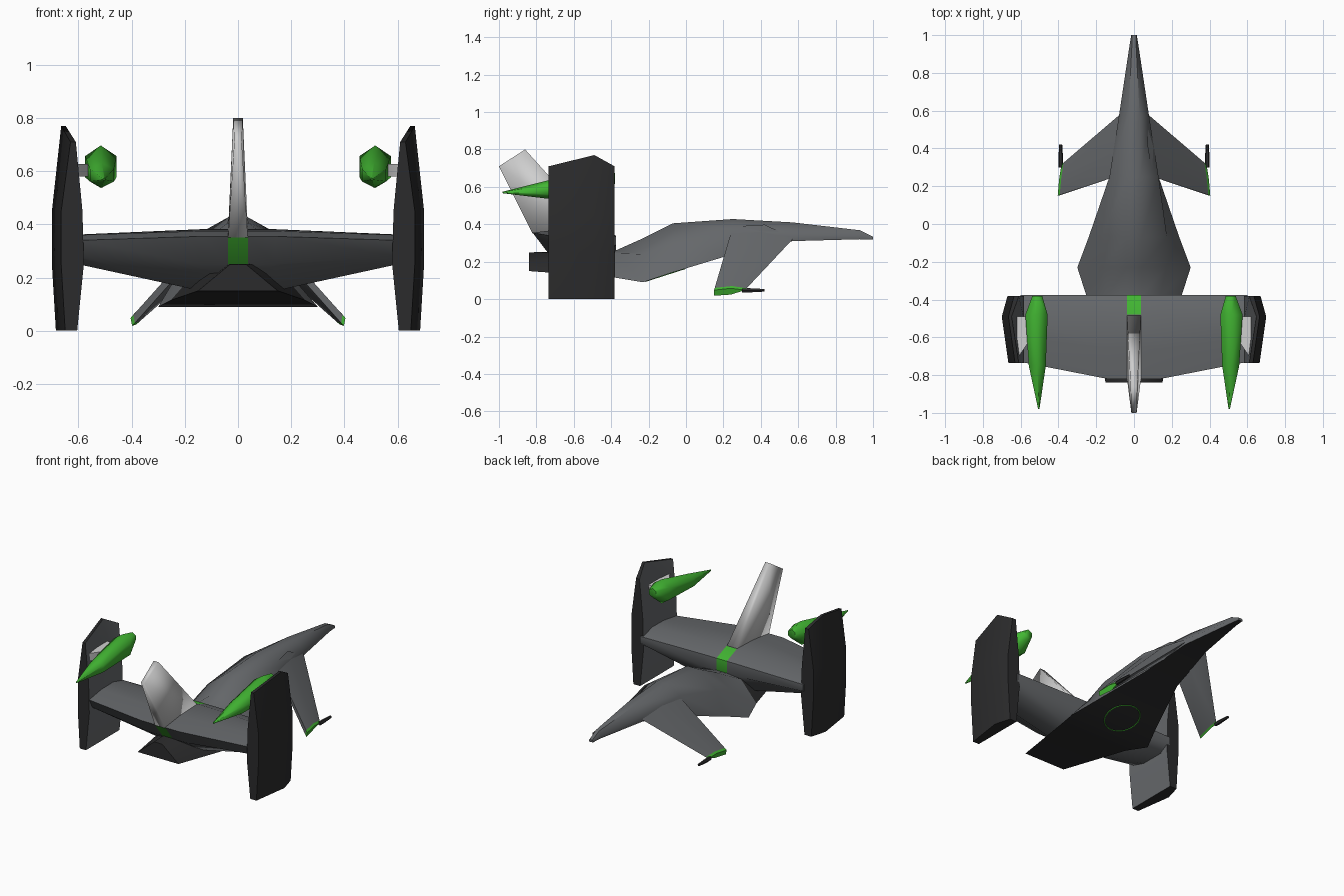
import bpy, bmesh, math
from mathutils import Vector

if "Cube" in bpy.data.objects:
    bpy.data.objects.remove(bpy.data.objects["Cube"])


def material(name, rgb):
    m = bpy.data.materials.new(name)
    m.diffuse_color = (*rgb, 1)
    m.use_nodes = True
    m.node_tree.nodes["Principled BSDF"].inputs["Base Color"].default_value = m.diffuse_color
    return m


GREY = material("hull_grey", (0.132, 0.139, 0.147))
BLACK = material("matt_black", (0.024, 0.024, 0.025))
LIGHT = material("light_grey", (0.62, 0.62, 0.62))
GREEN = material("signal_green", (0.055, 0.47, 0.033))


def loft(name, rings, mats, rule=None, angle=50, split=None):
    """Skin closed rings of equal length, cap both ends, colour faces by rule."""
    bm = bmesh.new()
    loops = [[bm.verts.new(p) for p in r] for r in rings]
    for a, b in zip(loops, loops[1:]):
        n = len(a)
        for i in range(n):
            j = (i + 1) % n
            bm.faces.new((a[i], a[j], b[j], b[i]))
    bm.faces.new(loops[0])
    cap = bm.faces.new(loops[-1])
    if split:  # crease the end cap between two corners
        bmesh.utils.face_split(cap, loops[-1][split[0]], loops[-1][split[1]])
    bmesh.ops.recalc_face_normals(bm, faces=bm.faces[:])
    bm.normal_update()
    if rule:
        for f in bm.faces:
            f.material_index = rule(f.calc_center_median(), f.normal)
    me = bpy.data.meshes.new(name)
    bm.to_mesh(me)
    bm.free()
    for m in mats:
        me.materials.append(m)
    ob = bpy.data.objects.new(name, me)
    bpy.context.collection.objects.link(ob)
    bpy.ops.object.select_all(action='DESELECT')
    ob.select_set(True)
    bpy.context.view_layer.objects.active = ob
    bpy.ops.object.shade_smooth_by_angle(angle=math.radians(angle))
    return ob


# Fuselage: y, bottom (half-width, z), shoulder, top
hull = [
    (1.00, .014, .318, .015, .325, .010, .333),
    (.93, .022, .320, .026, .338, .012, .368),
    (.57, .078, .310, .080, .345, .030, .410),
    (.25, .130, .240, .130, .375, .035, .428),
    (-.07, .240, .143, .175, .300, .040, .405),
    (-.23, .300, .090, .170, .240, .040, .325),
    (-.38, .252, .115, .140, .245, .040, .258),
    (-.84, .150, .150, .090, .200, .030, .250),
]
rings = []
for y, bw, bz, sw, sz, tw, tz in hull:
    rings.append([(-bw, y, bz), (bw, y, bz), (sw, y, sz),
                  (tw, y, tz), (-tw, y, tz), (-sw, y, sz)])
loft("fuselage", rings, [GREY, BLACK],
     lambda c, n: 1 if n.z < -.6 or c.y < -.55 else 0)

# Thin green ring under the hull
bpy.ops.mesh.primitive_torus_add(major_segments=32, minor_segments=6,
                                 major_radius=.11, minor_radius=.004,
                                 location=(0, -.11, .130),
                                 rotation=(math.atan(.32), 0, 0))
belly_ring = bpy.context.object
belly_ring.name = "belly_ring"
belly_ring.data.materials.append(GREEN)

# Rear main wing with a green centre band ahead of and behind the fin
mid = [(-.375, .26), (-.375, .34), (-.48, .382), (-.66, .375),
       (-.82, .355), (-.74, .25), (-.60, .15), (-.44, .15)]
tip = [(-.375, .29), (-.375, .335), (-.48, .362), (-.60, .36),
       (-.73, .34), (-.70, .28), (-.60, .25), (-.44, .25)]
rings = []
for x, sec in ((-.60, tip), (-.14, mid), (-.038, mid),
               (.038, mid), (.14, mid), (.60, tip)):
    rings.append([(x, y, z) for y, z in sec])
loft("main_wing", rings, [GREY, GREEN],
     lambda c, n: 1 if abs(c.x) < .03 and c.z > .24
     and (c.y > -.5 or n.z < 0) else 0)

# Swept tail fin
loft("tail_fin", [
    [(-.038, -.465, .36), (.038, -.465, .36), (.037, -.82, .35), (-.037, -.82, .35)],
    [(-.018, -.86, .80), (.018, -.86, .80), (.014, -1, .71), (-.014, -1, .71)],
], [LIGHT], angle=100)

for s, side in ((1, "right"), (-1, "left")):
    # Vertical end plate, grey on the inner side
    rings = []
    for z, zm, xi, xm, xo in ((0, 0, .605, .605, .685), (.25, .25, .58, .58, .70),
                              (.45, .45, .585, .585, .70), (.71, .77, .61, .648, .665)):
        rings.append([(s * xi, -.382, z), (s * (xo - .03), -.382, z),
                      (s * xo, -.49, zm), (s * (xo - .035), -.735, z),
                      (s * xi, -.735, z), (s * xm, -.49, zm)])
    loft("end_plate_" + side, rings, [BLACK, GREY],
         lambda c, n: 1 if n.x * s < -.75 else 0, split=(2, 5))

    # Tapered pod
    rings = []
    for y, x, z, rx, rz in ((-.38, .512, .645, .03, .03),
                            (-.48, .516, .617, .068, .08),
                            (-.75, .512, .585, .052, .047),
                            (-.98, .504, .570, .004, .004)):
        rings.append([(s * (x + rx * math.cos(math.radians(30 + 60 * k))), y,
                       z + rz * math.sin(math.radians(30 + 60 * k))) for k in range(6)])
    loft("pod_" + side, rings, [GREEN], angle=65)

    # Bracket joining pod to end plate
    loft("pod_bracket_" + side, [
        [(s * x, -.49, .58), (s * x, -.49, .628), (s * x, y, .628), (s * x, y, .58)]
        for x, y in ((.555, -.62), (.63, -.73))], [LIGHT])

    # Drooping forward wing with a green tip
    root = [(.08, .575, .325), (.07, .42, .398), (.10, .25, .388),
            (.11, .25, .34), (.07, .42, .30)]
    end = [(.384, .315, .048), (.396, .24, .058), (.404, .15, .048),
           (.398, .15, .018), (.382, .24, .024)]
    rings = [[Vector(a).lerp(Vector(b), t) for a, b in zip(root, end)]
             for t in (0, .965, 1)]
    rings = [[(s * p.x, p.y, p.z) for p in r] for r in rings]
    loft("forward_wing_" + side, rings, [GREY, GREEN],
         lambda c, n: 1 if abs(c.x) > .37 else 0)

    # Black barrel at the wing tip
    loft("wing_barrel_" + side, [
        [(s * (.388 + r * math.cos(math.pi * k / 3)), y,
          .047 + r * math.sin(math.pi * k / 3)) for k in range(6)]
        for y, r in ((.30, .012), (.34, .013), (.42, .008))], [BLACK])
